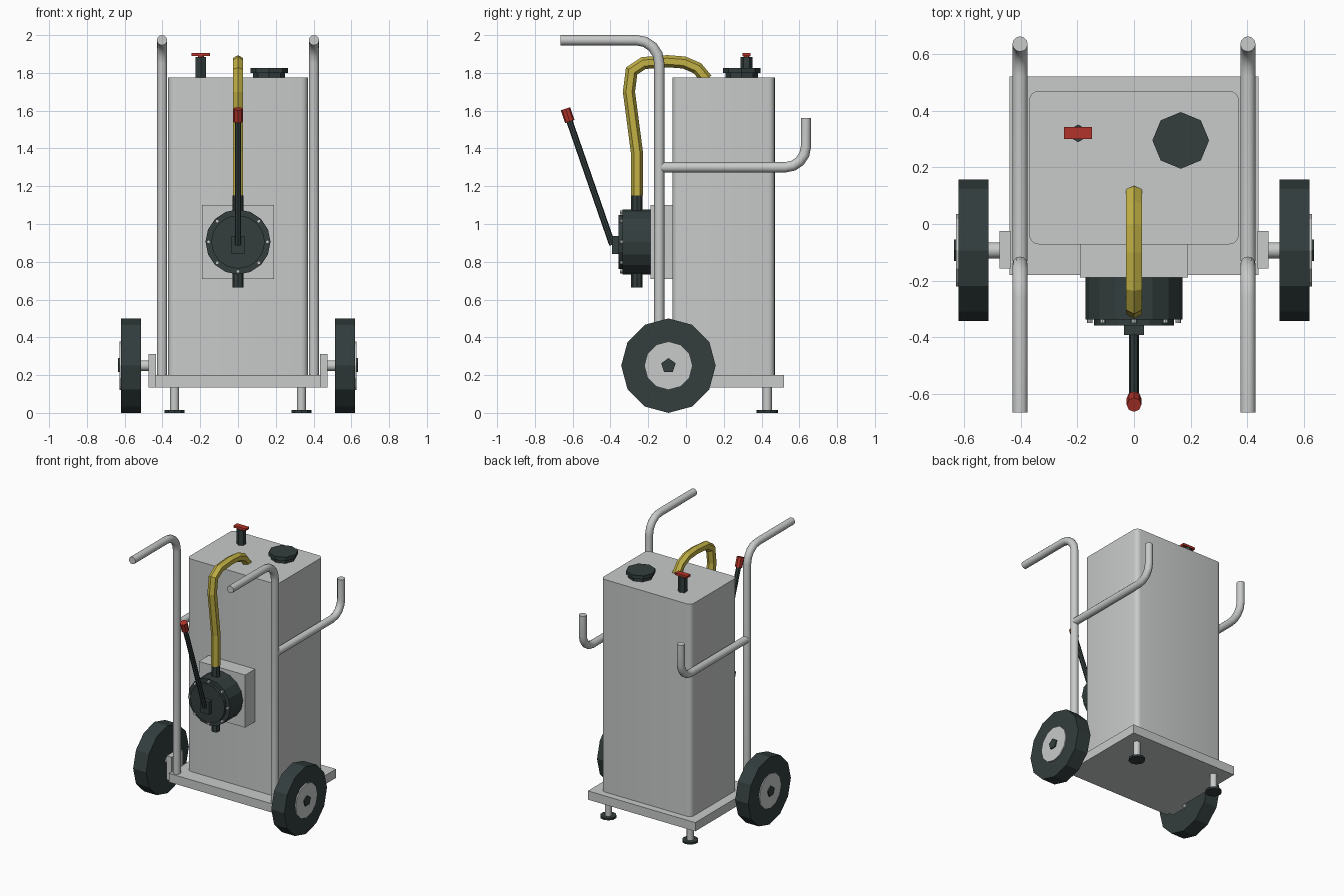
import bpy, bmesh, math
from mathutils import Vector, Matrix

cube = bpy.data.objects.get("Cube")
if cube:
    bpy.data.objects.remove(cube, do_unlink=True)


def material(name, rgb):
    m = bpy.data.materials.new(name)
    m.use_nodes = True
    m.diffuse_color = (*rgb, 1)
    m.node_tree.nodes["Principled BSDF"].inputs["Base Color"].default_value = (*rgb, 1)
    return m


GREY = material("light grey metal", (0.58, 0.59, 0.59))
DARK = material("dark rubber", (0.033, 0.047, 0.047))
YELLOW = material("yellow hose", (0.54, 0.44, 0.06))
RED = material("red plastic", (0.45, 0.034, 0.023))


def finish(bm, name, mat, smooth=False):
    bmesh.ops.recalc_face_normals(bm, faces=bm.faces)
    mesh = bpy.data.meshes.new(name)
    bm.to_mesh(mesh)
    bm.free()
    mesh.materials.append(mat)
    ob = bpy.data.objects.new(name, mesh)
    bpy.context.collection.objects.link(ob)
    if smooth:
        bpy.ops.object.select_all(action='DESELECT')
        ob.select_set(True)
        bpy.context.view_layer.objects.active = ob
        bpy.ops.object.shade_smooth_by_angle(angle=math.radians(35))
    return ob


def box(name, lo, hi, mat, round_r=0):
    lo, hi = Vector(lo), Vector(hi)
    bm = bmesh.new()
    bmesh.ops.create_cube(bm, size=1)
    bmesh.ops.transform(bm, verts=bm.verts,
                        matrix=Matrix.Translation((lo + hi) / 2) @ Matrix.Diagonal((*(hi - lo), 1)))
    if round_r:
        upright = [e for e in bm.edges if abs(e.verts[0].co.z - e.verts[1].co.z) > 0.1]
        bmesh.ops.bevel(bm, geom=upright, offset=round_r, segments=4, profile=0.5, affect='EDGES')
    return finish(bm, name, mat, round_r > 0)


def rod(name, a, b, r, sides, mat, smooth=False):
    """Cylinder between two points."""
    a, b = Vector(a), Vector(b)
    d = b - a
    bm = bmesh.new()
    bmesh.ops.create_cone(bm, cap_ends=True, segments=sides, radius1=r, radius2=r, depth=d.length,
                          matrix=Matrix.Translation((a + b) / 2) @ d.to_track_quat('Z', 'Y').to_matrix().to_4x4())
    return finish(bm, name, mat, smooth)


def tube(name, x, path, r, sides, mat, smooth=False):
    """Mitred sweep along a (y, z) path at constant x."""
    pts = [Vector((x, y, z)) for y, z in path]
    bm = bmesh.new()
    rings = []
    for i, p in enumerate(pts):
        t0 = (p - pts[i - 1]).normalized() if i else (pts[1] - p).normalized()
        t1 = (pts[i + 1] - p).normalized() if i < len(pts) - 1 else t0
        t = (t0 + t1).normalized()
        side = Vector((1, 0, 0))
        out = t.cross(side) / t.dot(t0)
        angles = [math.tau * k / sides for k in range(sides)]
        rings.append([bm.verts.new(p + r * (out * math.cos(a) + side * math.sin(a))) for a in angles])
    for p, q in zip(rings, rings[1:]):
        for k in range(sides):
            n = (k + 1) % sides
            bm.faces.new((p[k], p[n], q[n], q[k]))
    bm.faces.new(rings[0])
    bm.faces.new(rings[-1])
    return finish(bm, name, mat, smooth)


def bent(start, corner, end, r, steps=4):
    """Path of two straights joined by a right-angled arc."""
    s, c, e = Vector(start), Vector(corner), Vector(end)
    u, v = (s - c).normalized(), (e - c).normalized()
    centre = c + (u + v) * r
    arc = [centre - v * r * math.cos(a) - u * r * math.sin(a)
           for a in (math.pi / 2 * k / steps for k in range(steps + 1))]
    return [s, *arc, e]


# Tank, base plate and pump mount
box("base_plate", (-0.44, -0.18, 0.135), (0.44, 0.52, 0.2), GREY)
box("tank", (-0.37, -0.072, 0.2), (0.37, 0.47, 1.775), GREY, 0.035)
box("pump_mount", (-0.19, -0.188, 0.71), (0.19, -0.07, 1.1), GREY)

# Parts found on both sides
WY, WZ = -0.093, 0.25
for s, side in ((1, "left"), (-1, "right")):
    x = 0.402 * s
    tube(side + "_push_rail", x, bent((-0.142, 0.2), (-0.142, 1.973), (-0.665, 1.973), 0.12),
         0.027, 12, GREY, True)
    tube(side + "_rear_handle", x, bent((-0.13, 1.3), (0.635, 1.3), (0.635, 1.56), 0.11),
         0.027, 12, GREY, True)
    x0, x1 = sorted((0.435 * s, 0.475 * s))
    box(side + "_axle_bracket", (x0, -0.157, 0.135), (x1, -0.025, 0.312), GREY)
    for part, a, b, r, n, mat in (("axle", 0.46, 0.54, 0.028, 12, GREY),
                                  ("tyre", 0.513, 0.62, 0.25, 12, DARK),
                                  ("hub", 0.60, 0.628, 0.128, 12, GREY),
                                  ("axle_cap", 0.62, 0.636, 0.04, 5, DARK)):
        rod(f"{side}_{part}", (a * s, WY, WZ), (b * s, WY, WZ), r, n, mat, part == "axle")
    fx = 0.336 * s
    rod(side + "_foot_leg", (fx, 0.43, 0.01), (fx, 0.43, 0.14), 0.024, 12, GREY, True)
    rod(side + "_foot_pad", (fx, 0.43, 0), (fx, 0.43, 0.015), 0.056, 10, DARK)

# Pump
PZ = 0.905
rod("pump_body", (0, -0.18, PZ), (0, -0.337, PZ), 0.172, 16, DARK)
rod("pump_cover", (0, -0.33, PZ), (0, -0.358, PZ), 0.142, 16, DARK)
for k in range(8):
    a = math.tau * k / 8
    bx, bz = 0.156 * math.cos(a), PZ + 0.156 * math.sin(a)
    rod(f"pump_bolt_{k + 1}", (bx, -0.33, bz), (bx, -0.35, bz), 0.01, 8, GREY)
rod("pump_outlet", (0, -0.26, 1.05), (0, -0.26, 1.15), 0.03, 8, DARK)
rod("pump_inlet", (0, -0.26, 0.665), (0, -0.26, 0.76), 0.03, 8, DARK)
box("lever_pivot", (-0.035, -0.392, 0.842), (0.035, -0.35, 0.937), DARK)
rod("pump_lever", (0, -0.39, 0.89), (0, -0.622, 1.56), 0.017, 8, DARK)
rod("lever_grip", (0, -0.615, 1.543), (0, -0.638, 1.61), 0.026, 8, RED)

# Hose from the pump over to the tank top
tube("hose", 0, [(-0.26, 1.15), (-0.26, 1.38), (-0.302, 1.7), (-0.288, 1.81), (-0.225, 1.852),
                 (-0.1, 1.862), (-0.01, 1.855), (0.06, 1.825), (0.11, 1.765)], 0.032, 6, YELLOW)

# Filler cap and relief valve
rod("filler_neck", (0.165, 0.295, 1.77), (0.165, 0.295, 1.802), 0.085, 8, DARK)
rod("filler_cap", (0.165, 0.295, 1.8), (0.165, 0.295, 1.827), 0.1, 8, DARK)
rod("valve_stem", (-0.197, 0.32, 1.77), (-0.197, 0.32, 1.885), 0.031, 6, DARK)
rod("valve_spindle", (-0.197, 0.32, 1.88), (-0.197, 0.32, 1.895), 0.016, 8, RED)
box("valve_handle", (-0.247, 0.3, 1.89), (-0.148, 0.342, 1.906), RED)
